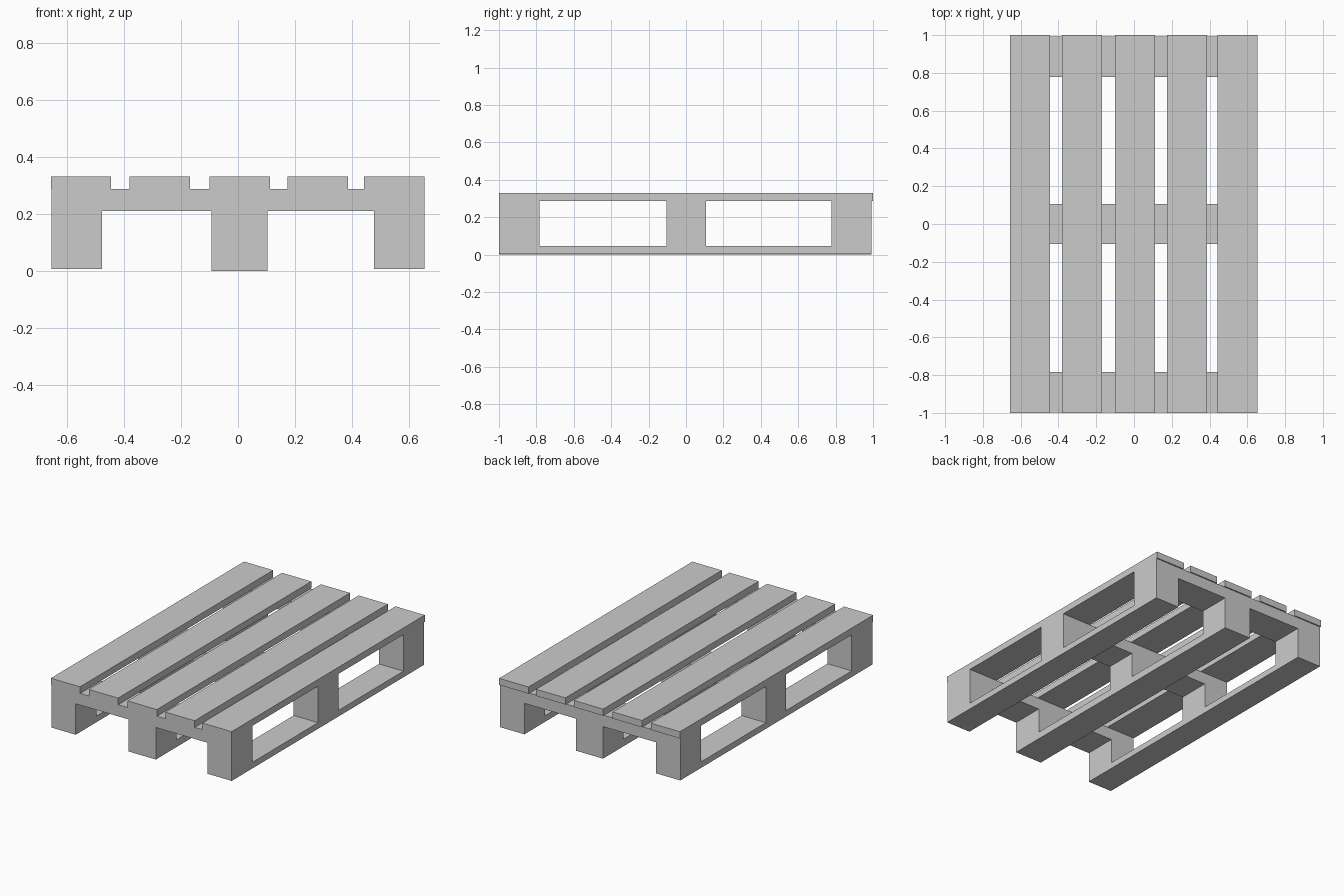
import bpy, bmesh

if "Cube" in bpy.data.objects:
    bpy.data.objects.remove(bpy.data.objects["Cube"])


def extrude_profile(name, pts, y0, y1):
    """Extrude an x/z outline along y into a closed solid."""
    bm = bmesh.new()
    face = bm.faces.new([bm.verts.new((x, y0, z)) for x, z in pts])
    ext = bmesh.ops.extrude_face_region(bm, geom=[face])
    moved = [v for v in ext["geom"] if isinstance(v, bmesh.types.BMVert)]
    bmesh.ops.translate(bm, vec=(0, y1 - y0, 0), verts=moved)
    bmesh.ops.recalc_face_normals(bm, faces=bm.faces)
    mesh = bpy.data.meshes.new(name)
    bm.to_mesh(mesh)
    bm.free()
    obj = bpy.data.objects.new(name, mesh)
    bpy.context.collection.objects.link(obj)
    return obj


def board(name, x0, x1, z0, z1, y0, y1):
    return extrude_profile(name, [(x0, z0), (x1, z0), (x1, z1), (x0, z1)], y0, y1)


DECK_TOP, DECK_BOTTOM = 0.33, 0.286
BEAM_BOTTOM, RUNNER_TOP = 0.21, 0.047
FRONT, BACK = -0.999, 0.992

# Top deck slats running front to back
slats = [(-0.656, -0.445), (-0.381, -0.169), (-0.10, 0.112),
         (0.174, 0.386), (0.441, 0.654)]
for i, (x0, x1) in enumerate(slats):
    board(f"deck_slat_{i + 1}", x0, x1, DECK_BOTTOM, DECK_TOP, -1.0, 1.0)

# Bottom runners: the centre one sits slightly lower
runners = [(-0.653, -0.477, 0.007), (-0.093, 0.104, 0.0), (0.477, 0.654, 0.007)]
for name, (x0, x1, z0) in zip(("left", "centre", "right"), runners):
    board(f"{name}_runner", x0, x1, z0, RUNNER_TOP, FRONT, BACK)

# Cross frames: one beam with three spacer blocks hanging below it
outline = [(-0.653, DECK_BOTTOM)]
for x0, x1, _ in runners:
    outline += [(x0, BEAM_BOTTOM), (x0, RUNNER_TOP),
                (x1, RUNNER_TOP), (x1, BEAM_BOTTOM)]
outline.append((0.654, DECK_BOTTOM))
# Drop the redundant collinear points at the two outer ends
outline = [outline[0]] + outline[2:-2] + [outline[-1]]

for name, y0, y1 in (("front", FRONT, -0.783),
                     ("middle", -0.105, 0.106),
                     ("back", 0.779, BACK)):
    extrude_profile(f"{name}_cross_frame", outline, y0, y1)
